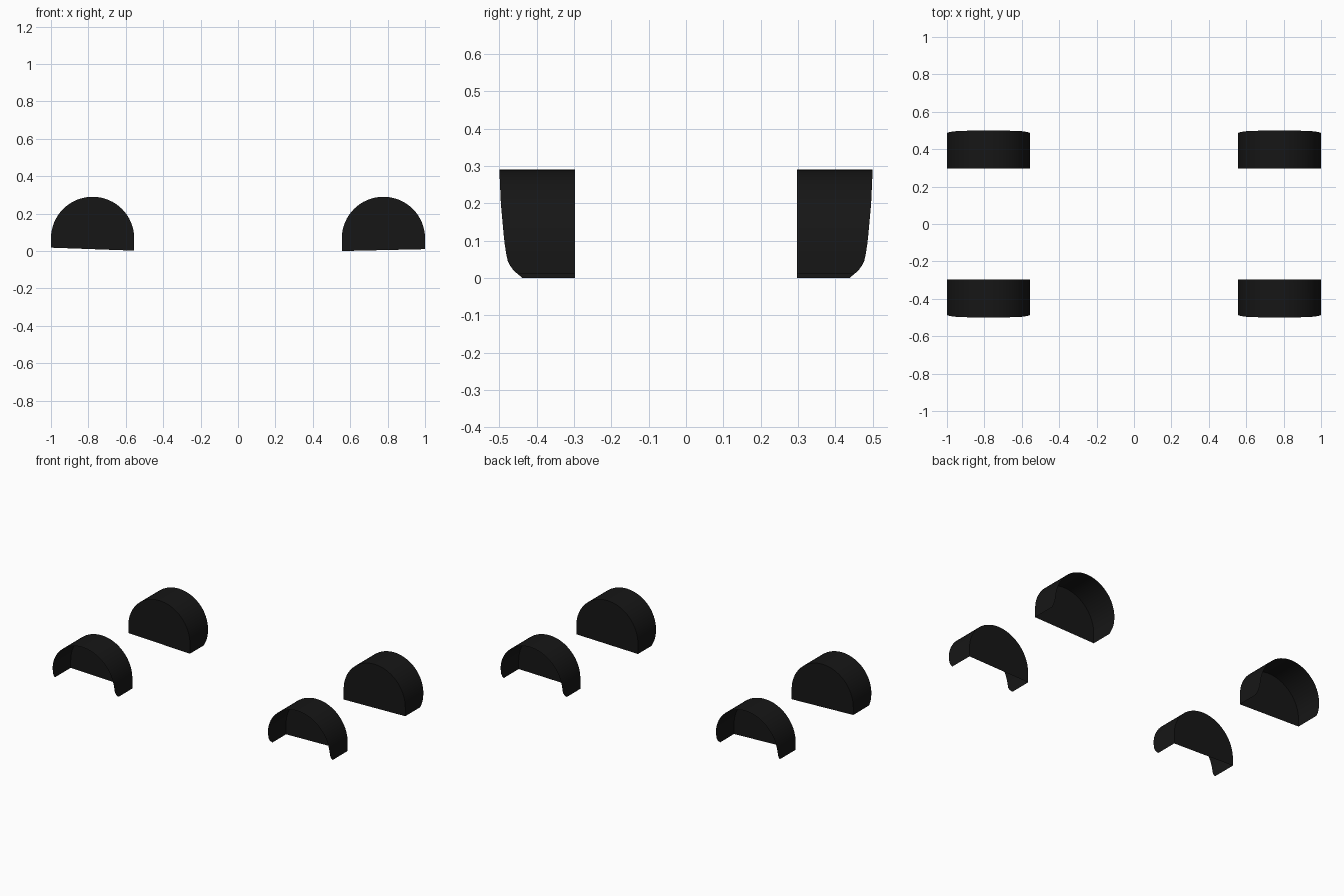
import bpy, bmesh, math

if "Cube" in bpy.data.objects:
    bpy.data.objects.remove(bpy.data.objects["Cube"])

R, TOP, SEGS = 0.2225, 0.29, 32
INNER_Y = 0.297
# Flared outer lip: (height, y) from ground to crown
LIP = [(0.0, 0.438), (0.008, 0.448), (0.02, 0.462), (0.04, 0.476), (0.06, 0.481),
       (0.1, 0.487), (0.2, 0.496), (0.29, 0.5)]

black = bpy.data.materials.new("black_liner")
black.diffuse_color = (0.008, 0.008, 0.008, 1)
black.use_nodes = True
black.node_tree.nodes["Principled BSDF"].inputs["Base Color"].default_value = black.diffuse_color


def lip_y(z):
    for (z0, y0), (z1, y1) in zip(LIP, LIP[1:]):
        if z <= z1:
            return y0 + (y1 - y0) * (z - z0) / (z1 - z0)
    return LIP[-1][1]


def arch_profile(z_out, z_in):
    """Arch in (offset, z), from the outboard foot over the top to the inboard foot."""
    cz = TOP - R
    pts = [(R, z_out + (cz - z_out) * t) for t in (0, 0.15, 0.35, 0.65)]
    pts += [(R * math.cos(a), cz + R * math.sin(a))
            for a in (math.pi * i / SEGS for i in range(SEGS + 1))]
    pts += [(-R, z_in + (cz - z_in) * t) for t in (0.65, 0.35, 0.15, 0)]
    return pts


def wheel_liner(name, sx, sy, z_out, z_in):
    bm = bmesh.new()
    inner, outer = [], []
    for o, z in arch_profile(z_out, z_in):
        x = sx * (1 - R + o)
        inner.append(bm.verts.new((x, sy * INNER_Y, z)))
        outer.append(bm.verts.new((x, sy * lip_y(z), z)))
    # Curved arch sheet
    for i in range(len(inner) - 1):
        bm.faces.new((inner[i], inner[i + 1], outer[i + 1], outer[i]))
    # Flat inboard wall
    bm.faces.new(inner)
    bmesh.ops.recalc_face_normals(bm, faces=bm.faces[:])
    # Make the crown face upward so normals point out of the liner
    crown = max(bm.faces, key=lambda f: f.calc_center_median().z)
    if crown.normal.z < 0:
        bmesh.ops.reverse_faces(bm, faces=bm.faces[:])
    mesh = bpy.data.meshes.new(name)
    bm.to_mesh(mesh)
    bm.free()
    mesh.materials.append(black)
    obj = bpy.data.objects.new(name, mesh)
    bpy.context.collection.objects.link(obj)
    bpy.ops.object.select_all(action='DESELECT')
    obj.select_set(True)
    bpy.context.view_layer.objects.active = obj
    bpy.ops.object.shade_smooth_by_angle(angle=math.radians(35))


# Four wheel arch liners, open outward and below
for sy, side in ((-1, "front"), (1, "back")):
    wheel_liner(f"wheel_arch_liner_left_{side}", -1, sy, 0.018, 0.002)
    wheel_liner(f"wheel_arch_liner_right_{side}", 1, sy, 0.01, 0.0)
